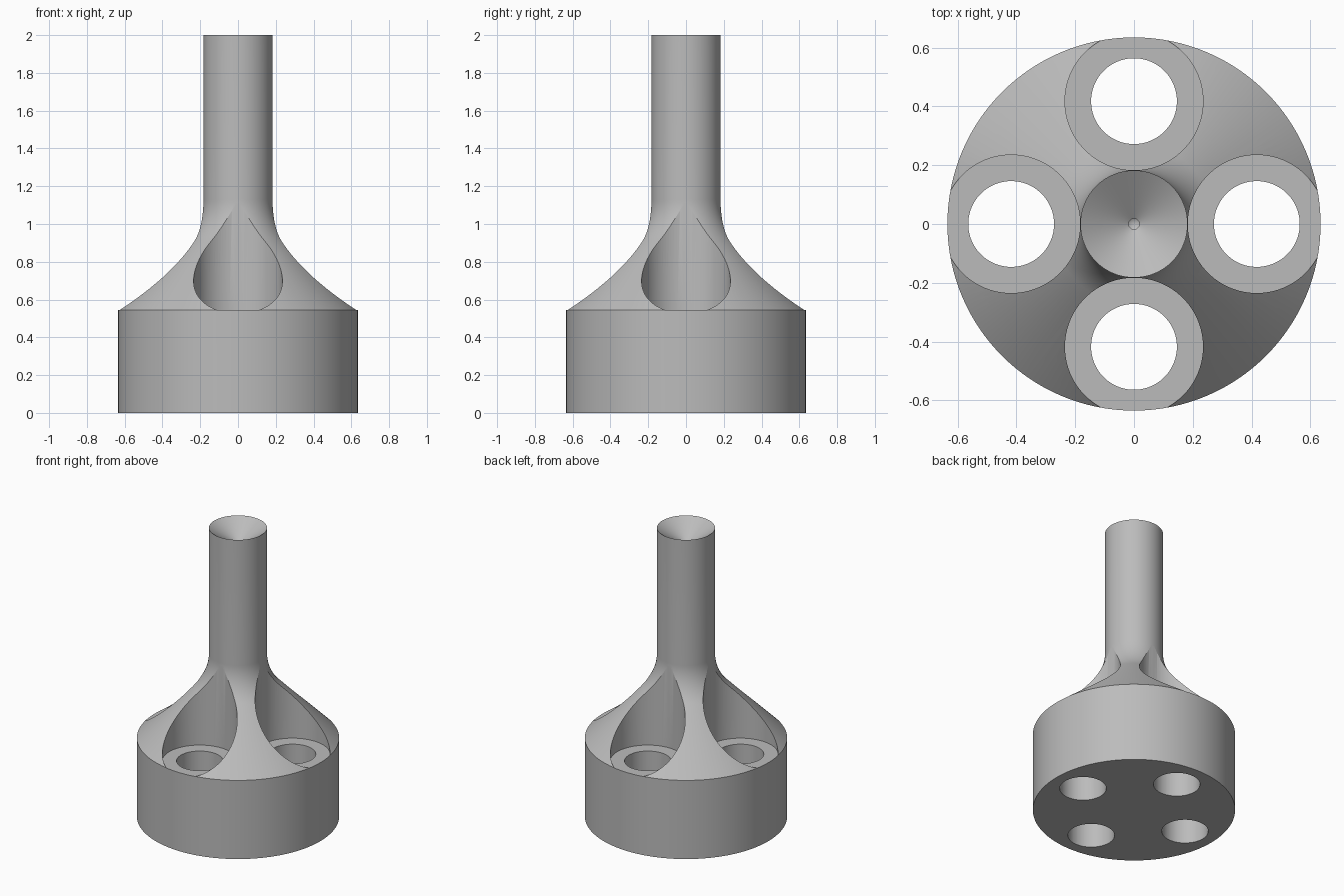
import bpy, bmesh, math
from mathutils import Matrix, Vector

if "Cube" in bpy.data.objects:
    bpy.data.objects.remove(bpy.data.objects["Cube"], do_unlink=True)

STEM_R, BASE_R, RIM_Z, TOP_Z = 0.1825, 0.635, 0.545, 2.0
FILLET_R, HOLE_OFFSET = 0.32, 0.418

steel = bpy.data.materials.new("plain_grey")
steel.use_nodes = True
grey = (0.5, 0.5, 0.5, 1)
steel.diffuse_color = grey
steel.node_tree.nodes["Principled BSDF"].inputs["Base Color"].default_value = grey


def add_object(name, bm):
    bmesh.ops.recalc_face_normals(bm, faces=bm.faces)
    mesh = bpy.data.meshes.new(name)
    bm.to_mesh(mesh)
    bm.free()
    mesh.materials.append(steel)
    obj = bpy.data.objects.new(name, mesh)
    bpy.context.collection.objects.link(obj)
    return obj


def lathe(name, profile, steps=128):
    bm = bmesh.new()
    verts = [bm.verts.new((r, 0, z)) for r, z in profile]
    edges = [bm.edges.new(pair) for pair in zip(verts, verts[1:])]
    bmesh.ops.spin(bm, geom=verts + edges, axis=(0, 0, 1), cent=(0, 0, 0),
                   angle=math.tau, steps=steps)
    bmesh.ops.remove_doubles(bm, verts=bm.verts, dist=1e-5)
    return add_object(name, bm)


def ring_of_cylinders(name, radius, bottom, top):
    bm = bmesh.new()
    for i in range(4):
        spot = Matrix.Rotation(i * math.pi / 2, 4, "Z") @ Vector((HOLE_OFFSET, 0, (bottom + top) / 2))
        bmesh.ops.create_cone(bm, cap_ends=True, segments=96, radius1=radius, radius2=radius,
                              depth=top - bottom, matrix=Matrix.Translation(spot))
    obj = add_object(name, bm)
    obj.hide_render = True
    return obj


# Turned body: drum, 45 degree shoulder, fillet into the stem, countersunk top
slope_z = RIM_Z + BASE_R - STEM_R
fillet_z = slope_z + FILLET_R * math.tan(math.pi / 8)
fillet = []
for i in range(17):
    a = math.pi / 4 * (1 - i / 16)
    fillet.append((STEM_R + FILLET_R * (1 - math.cos(a)), fillet_z - FILLET_R * math.sin(a)))
profile = [(0, 0), (BASE_R, 0), (BASE_R, RIM_Z)] + fillet + [
    (STEM_R, TOP_Z), (0.018, TOP_Z - 0.11), (0.018, TOP_Z - 0.14), (0, TOP_Z - 0.15)]
body = lathe("flanged_stem_body", profile)

# Screw pockets and through holes
cutters = [ring_of_cylinders("pocket_cutter", 0.235, RIM_Z - 0.001, 1.4),
           ring_of_cylinders("through_hole_cutter", 0.146, -0.2, 0.8)]
for cutter in cutters:
    mod = body.modifiers.new(cutter.name, "BOOLEAN")
    mod.operation = "DIFFERENCE"
    mod.solver = "EXACT"
    mod.object = cutter

bpy.ops.object.select_all(action="DESELECT")
bpy.context.view_layer.objects.active = body
body.select_set(True)
for mod in list(body.modifiers):
    bpy.ops.object.modifier_apply(modifier=mod.name)
for cutter in cutters:
    bpy.data.objects.remove(cutter, do_unlink=True)
bpy.ops.object.shade_smooth_by_angle(angle=math.radians(20))
